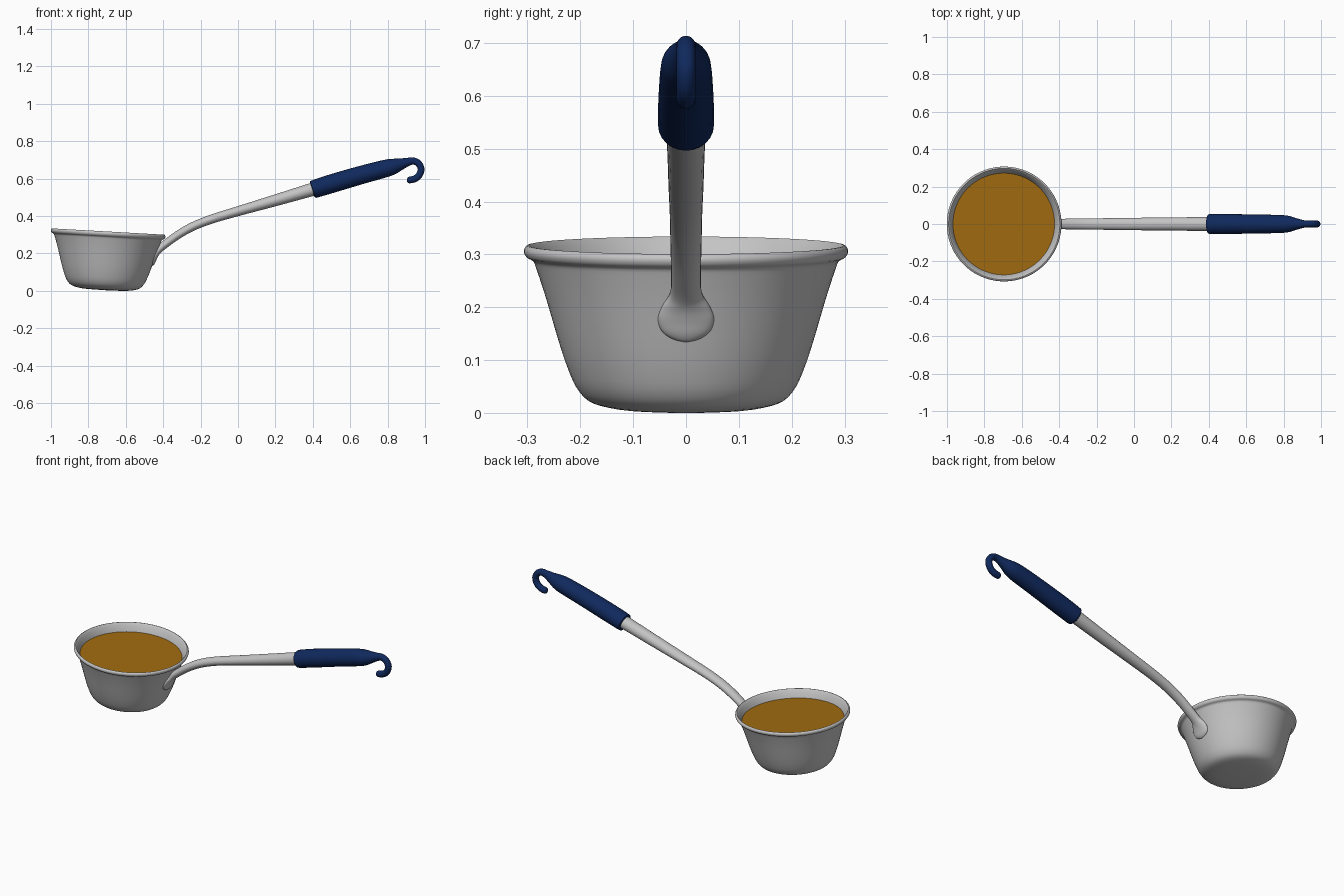
import bpy
import bmesh
import math
from mathutils import Vector, Matrix

cube = bpy.data.objects.get("Cube")
if cube:
    bpy.data.objects.remove(cube, do_unlink=True)


def material(name, colour):
    mat = bpy.data.materials.new(name)
    mat.use_nodes = True
    mat.diffuse_color = (*colour, 1)
    mat.node_tree.nodes["Principled BSDF"].inputs["Base Color"].default_value = (*colour, 1)
    return mat


steel = material("brushed steel", (0.55, 0.55, 0.55))
navy = material("navy plastic", (0.005, 0.022, 0.11))
broth = material("amber broth", (0.36, 0.15, 0.005))


def spline(points, steps):
    """Catmull-Rom curve through points of any dimension."""
    pts = [Vector(p) for p in points]
    pts = [2 * pts[0] - pts[1]] + pts + [2 * pts[-1] - pts[-2]]
    out = []
    for a, b, c, d in zip(pts, pts[1:], pts[2:], pts[3:]):
        for i in range(steps):
            t = i / steps
            out.append(0.5 * (2 * b + (c - a) * t + (2 * a - 5 * b + 4 * c - d) * t ** 2
                              + (3 * b - a - 3 * c + d) * t ** 3))
    return out + [pts[-2]]


def skin(name, rings, mat, angle=40):
    """Join rings of points into a closed, smooth-shaded surface."""
    bm = bmesh.new()
    loops = [[bm.verts.new(p) for p in ring] for ring in rings]
    n = len(loops[0])
    for low, high in zip(loops, loops[1:]):
        for i in range(n):
            j = (i + 1) % n
            bm.faces.new((low[i], low[j], high[j], high[i]))
    bm.faces.new(loops[0][::-1])
    bm.faces.new(loops[-1])
    bmesh.ops.recalc_face_normals(bm, faces=bm.faces)
    mesh = bpy.data.meshes.new(name)
    bm.to_mesh(mesh)
    bm.free()
    mesh.materials.append(mat)
    obj = bpy.data.objects.new(name, mesh)
    bpy.context.collection.objects.link(obj)
    bpy.ops.object.select_all(action="DESELECT")
    obj.select_set(True)
    bpy.context.view_layer.objects.active = obj
    bpy.ops.object.shade_smooth_by_angle(angle=math.radians(angle))
    return obj


def circle(rx, ry, n):
    angles = [2 * math.pi * i / n for i in range(n)]
    return [(rx * math.cos(a), ry * math.sin(a)) for a in angles]


def lathe(name, profile, mat, n=72):
    return skin(name, [[(x, y, z) for x, y in circle(r, r, n)] for r, z in profile], mat)


def sweep(name, stations, mat, n=24, steps=5):
    """Elliptical tube along (x, z, half depth, half width) stations."""
    pts = spline(stations, steps)
    rings = []
    for i, (x, z, depth, width) in enumerate(pts):
        a, b = pts[max(i - 1, 0)], pts[min(i + 1, len(pts) - 1)]
        along = Vector((b[0] - a[0], 0, b[1] - a[1])).normalized()
        normal = Vector((-along.z, 0, along.x))
        rings.append([Vector((x, v, z)) + normal * u for u, v in circle(depth, width, n)])
    return skin(name, rings, mat)


# Bowl: outer wall, rolled rim, then the inner wall down to the floor
outer = [(0.002, -0.309), (0.10, -0.307), (0.15, -0.301), (0.185, -0.289), (0.207, -0.265),
         (0.223, -0.23), (0.24, -0.18), (0.265, -0.095), (0.283, -0.04)]
rim = [(0.29, -0.024), (0.302, -0.017), (0.307, -0.006), (0.303, 0.003), (0.294, 0.002)]
inner = [(r - 0.008, z + 0.008) for r, z in outer[:0:-1]] + [(0.002, -0.301)]
bowl = lathe("bowl", spline(outer + rim + inner, 3), steel)

# Broth surface, a thin disc just below the rim
liquid = lathe("broth_surface", [(0.272, -0.048), (0.277, -0.040)], broth)

# The bowl leans slightly towards the handle
lean = Matrix.Translation((-0.694, 0, 0.312)) @ Matrix.Rotation(math.radians(3.2), 4, "Y")
for obj in (bowl, liquid):
    obj.matrix_world = lean

# Steel handle, flattened into a round pad on the bowl wall
sweep("handle", [
    (-0.463, 0.135, 0.004, 0.006), (-0.461, 0.141, 0.010, 0.027),
    (-0.456, 0.155, 0.014, 0.046), (-0.448, 0.178, 0.016, 0.053),
    (-0.437, 0.202, 0.018, 0.045), (-0.420, 0.224, 0.020, 0.031),
    (-0.385, 0.253, 0.021, 0.028), (-0.32, 0.300, 0.022, 0.029),
    (-0.24, 0.345, 0.023, 0.030), (-0.14, 0.384, 0.024, 0.031),
    (0.0, 0.426, 0.026, 0.033), (0.2, 0.484, 0.031, 0.035),
    (0.42, 0.549, 0.036, 0.038)], steel)

# Grip that narrows into the hanging hook
sweep("grip_with_hook", [
    (0.398, 0.541, 0.038, 0.043), (0.401, 0.542, 0.045, 0.050),
    (0.41, 0.545, 0.048, 0.053), (0.50, 0.573, 0.050, 0.053),
    (0.65, 0.617, 0.049, 0.051), (0.78, 0.652, 0.047, 0.048),
    (0.83, 0.665, 0.042, 0.043), (0.875, 0.679, 0.030, 0.029),
    (0.91, 0.690, 0.022, 0.020), (0.938, 0.694, 0.019, 0.018),
    (0.964, 0.682, 0.018, 0.018), (0.979, 0.652, 0.018, 0.018),
    (0.969, 0.619, 0.018, 0.018), (0.945, 0.599, 0.018, 0.018),
    (0.918, 0.593, 0.018, 0.018), (0.908, 0.592, 0.014, 0.014),
    (0.903, 0.592, 0.005, 0.005)], navy)
